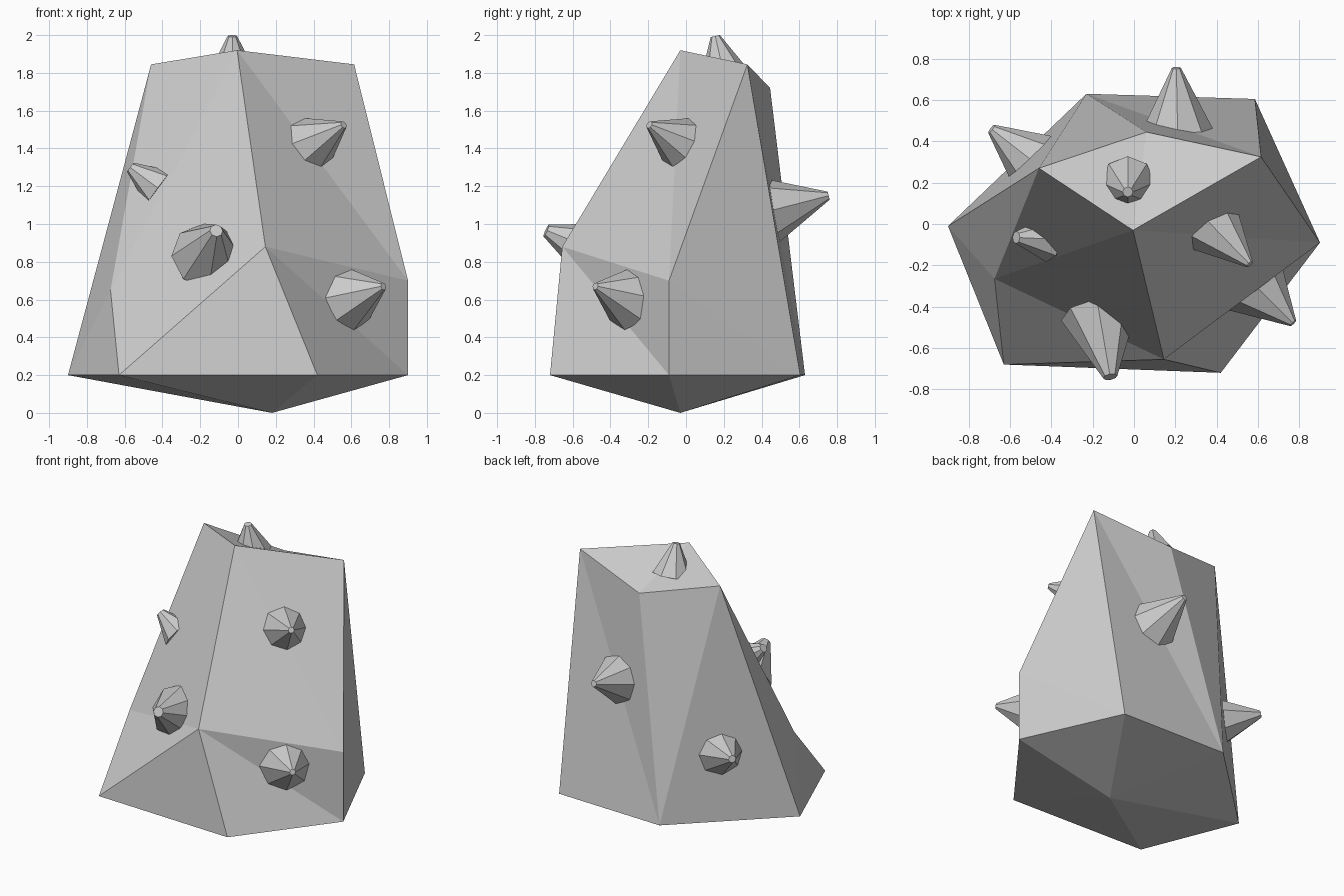
import bpy, bmesh
from mathutils import Vector

if "Cube" in bpy.data.objects:
    bpy.data.objects.remove(bpy.data.objects["Cube"])


def make_object(name, bm):
    bmesh.ops.recalc_face_normals(bm, faces=bm.faces)
    mesh = bpy.data.meshes.new(name)
    bm.to_mesh(mesh)
    bm.free()
    obj = bpy.data.objects.new(name, mesh)
    bpy.context.collection.objects.link(obj)
    return obj


# Rock body: base ring (a-f), front shoulder points (g-i), crown (A-D), underside point (P)
points = {
    "P": (0.18, -0.03, 0.0),
    "a": (-0.90, -0.01, 0.2), "b": (-0.63, -0.68, 0.2), "c": (0.42, -0.72, 0.2),
    "d": (0.90, -0.09, 0.2), "e": (0.585, 0.605, 0.2), "f": (-0.23, 0.63, 0.2),
    "g": (-0.675, -0.265, 0.65), "h": (0.145, -0.655, 0.88), "i": (0.90, -0.09, 0.70),
    "A": (-0.46, 0.27, 1.845), "B": (-0.005, -0.03, 1.92),
    "C": (0.06, 0.445, 1.72), "D": (0.615, 0.325, 1.845),
}
bm = bmesh.new()
vert = {k: bm.verts.new(p) for k, p in points.items()}
ring = "abcdef"
facets = [ring[k] + "P" + ring[(k + 1) % 6] for k in range(6)]   # underside fan
facets += "abg bhg bch cdh dih".split()                          # lower front
facets += "agA gBA ghB hiB iDB".split()                          # upper front
facets += "dei eDi efD fCD fAC faA".split()                      # right and back
facets += "ABC BDC".split()                                      # crown
for f in facets:
    bm.faces.new([vert[k] for k in f])
make_object("rock_body", bm)


# Blunt eight-sided spikes, running from just under the surface to the tip
def spike(name, base, tip, r_base, r_tip, sink=0.05):
    base, tip = Vector(base), Vector(tip)
    length = (tip - base).length
    axis = (tip - base) / length
    r_deep = r_base + (r_base - r_tip) * sink / length
    bm = bmesh.new()
    bmesh.ops.create_cone(bm, cap_ends=True, segments=8, radius1=r_deep,
                          radius2=r_tip, depth=length + sink)
    obj = make_object(name, bm)
    obj.rotation_mode = 'QUATERNION'
    obj.rotation_quaternion = axis.to_track_quat('Z', 'Y')
    obj.location = (base - axis * sink + tip) / 2


spike("spike_top", (-0.03, 0.19, 1.84), (-0.03, 0.155, 1.995), 0.105, 0.025)
spike("spike_front", (-0.16, -0.48, 0.85), (-0.115, -0.74, 0.965), 0.165, 0.035)
spike("spike_upper_right", (0.40, -0.03, 1.43), (0.56, -0.195, 1.525), 0.14, 0.02)
spike("spike_lower_right", (0.62, -0.33, 0.62), (0.77, -0.48, 0.67), 0.145, 0.02)
spike("spike_left", (-0.46, -0.07, 1.22), (-0.57, -0.065, 1.30), 0.09, 0.03)
spike("spike_back_left", (-0.51, 0.32, 0.68), (-0.69, 0.46, 0.735), 0.14, 0.025)
spike("spike_back", (0.21, 0.50, 1.085), (0.205, 0.755, 1.15), 0.15, 0.022)
